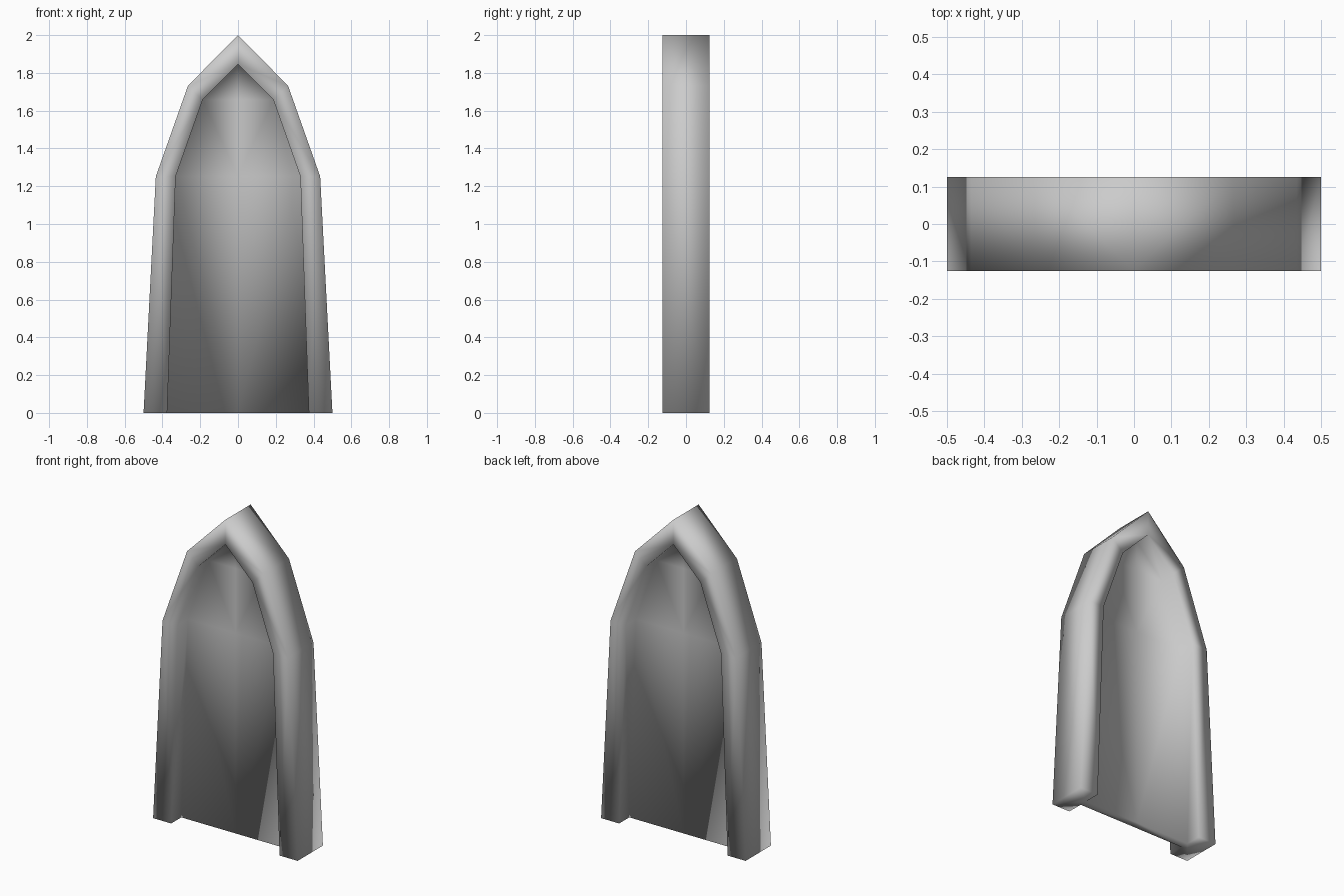
import bpy
import bmesh
from mathutils import Matrix

cube = bpy.data.objects.get("Cube")
if cube:
    bpy.data.objects.remove(cube, do_unlink=True)

# Half of the pointed arch: outer and inner outline as (x, z), floor to apex
OUTER = [(0.5, 0), (0.435, 1.252), (0.265, 1.732), (0, 2)]
INNER = [(0.375, 0), (0.33, 1.252), (0.187, 1.658), (0, 1.846)]
FRAME_Y = 0.125   # half depth of the frame
PANEL_Y = 0.025   # half thickness of the recessed panel

stone = bpy.data.materials.new("stone grey")
stone.use_nodes = True
stone.diffuse_color = (0.6, 0.6, 0.6, 1)
stone.node_tree.nodes["Principled BSDF"].inputs["Base Color"].default_value = (0.6, 0.6, 0.6, 1)

bm = bmesh.new()


def section(outer, inner):
    """Ring of points from panel centre, round the frame, back to panel centre."""
    (ox, oz), (ix, iz) = outer, inner
    front = [(0, -PANEL_Y, iz), (ix, -PANEL_Y, iz), (ix, -FRAME_Y, iz), (ox, -FRAME_Y, oz)]
    back = [(x, -y, z) for x, y, z in reversed(front)]
    return [bm.verts.new(p) for p in front + back]


# Skin the frame and panel between sections
rings = [section(o, i) for o, i in zip(OUTER, INNER)]
for low, high in zip(rings, rings[1:]):
    for k in range(len(low) - 1):
        bm.faces.new((low[k], low[k + 1], high[k + 1], high[k]))

# Undersides of the leg and of the panel
foot = rings[0]
bm.faces.new(foot[1:7])
bm.faces.new((foot[0], foot[1], foot[6], foot[7]))

# Close the apex, mirror to the other half and split quads along short diagonals
bmesh.ops.remove_doubles(bm, verts=bm.verts, dist=0.0005)
bmesh.ops.mirror(bm, geom=bm.verts[:] + bm.edges[:] + bm.faces[:],
                 matrix=Matrix.Identity(4), merge_dist=0.0005, axis='X')
bmesh.ops.remove_doubles(bm, verts=bm.verts, dist=0.0005)
bmesh.ops.triangulate(bm, faces=bm.faces[:], quad_method='SHORT_EDGE')
bmesh.ops.recalc_face_normals(bm, faces=bm.faces[:])
for face in bm.faces:
    face.smooth = True

mesh = bpy.data.meshes.new("pointed_arch_panel")
bm.to_mesh(mesh)
bm.free()
mesh.materials.append(stone)
arch = bpy.data.objects.new("pointed_arch_panel", mesh)
bpy.context.collection.objects.link(arch)
